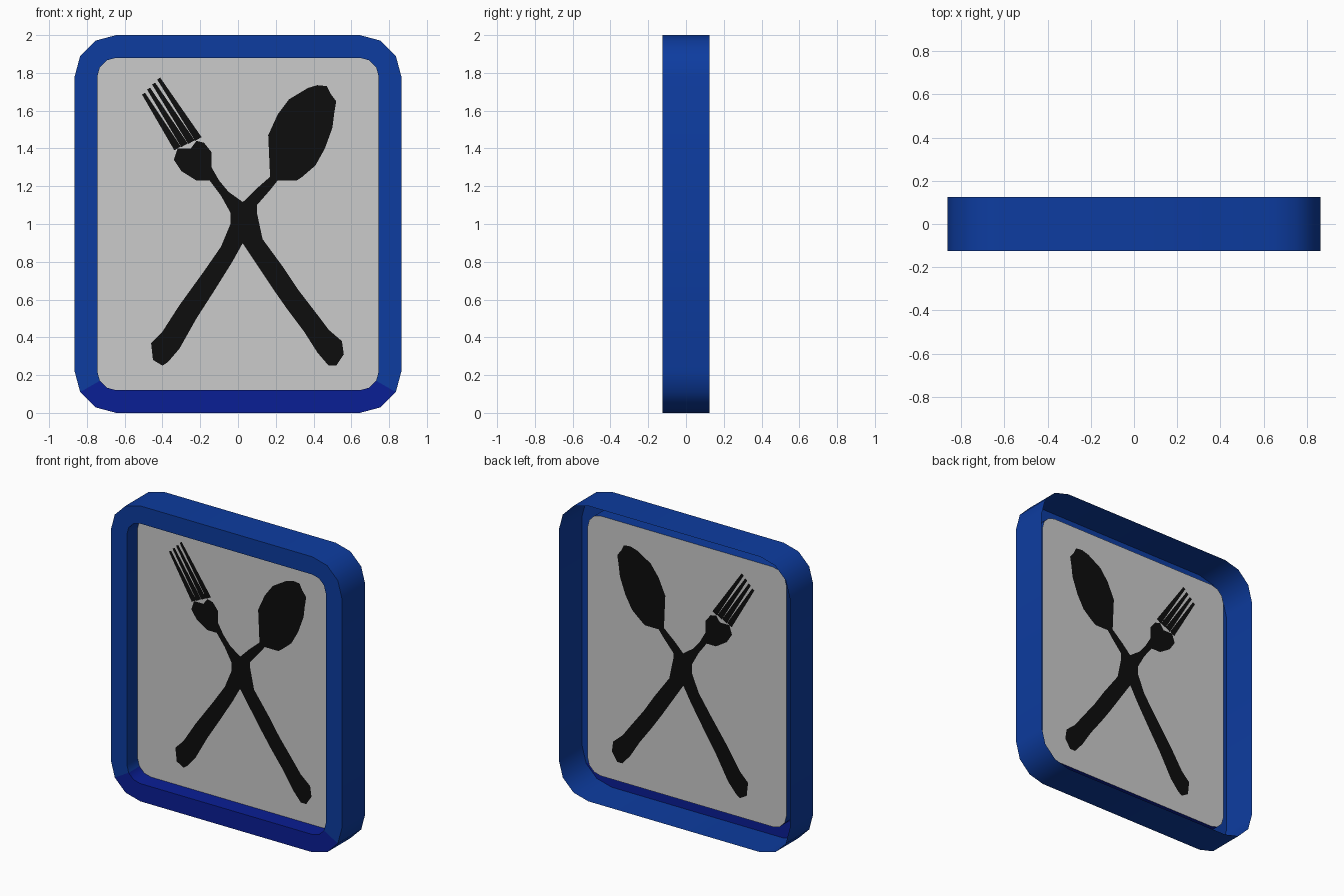
import bpy, bmesh, math

if "Cube" in bpy.data.objects:
    bpy.data.objects.remove(bpy.data.objects["Cube"])


def material(name, rgb):
    m = bpy.data.materials.new(name)
    m.diffuse_color = (*rgb, 1)
    m.use_nodes = True
    m.node_tree.nodes["Principled BSDF"].inputs["Base Color"].default_value = m.diffuse_color
    return m


BLUE = material("frame_blue", (0.004, 0.045, 0.35))
LOWER = material("lower_indigo", (0.003, 0.013, 0.30))
GREY = material("panel_grey", (0.60, 0.60, 0.60))
BLACK = material("cutlery_black", (0.004, 0.004, 0.004))

HALF_W, HALF_H, CORNER, FRONT, BACK, PANEL_Y, RIM = 0.865, 1.0, 0.22, -0.125, 0.125, -0.01, 0.12


def make_object(name, bm, mats):
    me = bpy.data.meshes.new(name)
    bm.to_mesh(me)
    bm.free()
    for m in mats:
        me.materials.append(m)
    ob = bpy.data.objects.new(name, me)
    bpy.context.collection.objects.link(ob)
    return ob


def rounded_loop(bm, inset, y):
    """Rounded rectangle with three-sided corners, anticlockwise from the front."""
    r = CORNER - inset
    verts = []
    for i, (sx, sz) in enumerate(((1, 1), (-1, 1), (-1, -1), (1, -1))):
        for k in range(4):
            a = math.radians(90 * i + 30 * k)
            verts.append(bm.verts.new((sx * (HALF_W - CORNER) + r * math.cos(a), y,
                                       1 + sz * (HALF_H - CORNER) + r * math.sin(a))))
    return verts


# hollow frame: outer wall, front rim, inner wall down to the panel
bm = bmesh.new()
loops = [rounded_loop(bm, 0, BACK), rounded_loop(bm, 0, FRONT),
         rounded_loop(bm, RIM, FRONT), rounded_loop(bm, RIM, PANEL_Y)]
for band, (a, b) in enumerate(zip(loops, loops[1:])):
    for i in range(16):
        j = (i + 1) % 16
        f = bm.faces.new((a[i], a[j], b[j], b[i]))
        f.smooth = True
        # bottom of the rim and inner wall is the second blue
        f.material_index = 1 if band > 0 and 9 <= i <= 13 else 0
frame = make_object("frame", bm, [BLUE, LOWER])
bpy.context.view_layer.objects.active = frame
frame.select_set(True)
bpy.ops.object.shade_smooth_by_angle(angle=math.radians(40))

# flat panel inside the frame
bm = bmesh.new()
bm.faces.new(rounded_loop(bm, RIM, PANEL_Y))
make_object("panel", bm, [GREY])


def plate(name, outlines, t):
    """Thin flat silhouette showing on both sides of the panel (hundredths of a unit)."""
    bm = bmesh.new()
    for pts in outlines:
        for y in (PANEL_Y - t, PANEL_Y + t):
            f = bm.faces.new([bm.verts.new((x / 100, y, z / 100)) for x, z in pts])
            f.normal_update()
            if f.normal.y * (y - PANEL_Y) < 0:
                f.normal_flip()
    bmesh.ops.triangulate(bm, faces=bm.faces[:])
    return make_object(name, bm, [BLACK])


# spoon silhouette
plate("spoon", [[
    (37, 172), (42, 173.5), (47, 173), (49, 169), (52, 165), (51, 159), (50, 151), (46, 140),
    (41, 131), (34, 125), (31, 123), (21, 123), (17, 118), (10, 110), (10, 102), (2, 89),
    (-3, 80), (-13, 64), (-22, 50), (-31, 34), (-37, 27), (-40, 25), (-45, 28), (-46, 37),
    (-40, 43), (-31, 57), (-18, 75), (-9, 88), (-4, 100), (-3, 107), (3, 112), (9, 118),
    (17, 125), (16, 147), (21, 158), (27, 166)]], 0.003)

# fork silhouette: handle and head, then four tapering tines
handle = [
    (-32, 140), (-34, 134), (-30, 128), (-22, 123), (-15, 123), (-9, 115), (-4, 106), (-4, 98),
    (3, 89), (11, 77), (19, 65), (26, 55), (35, 43), (42, 32), (48, 25), (52, 25), (56, 31),
    (55, 38), (48, 44), (42, 52), (32, 65), (24, 77), (13, 92), (10, 106), (2, 112), (-5, 117),
    (-10, 123), (-14, 130), (-14, 138), (-18, 143), (-22, 144), (-25, 140)]
tines = []
for k in range(4):
    s = k / 3
    bx, bz = -32 + 11 * s, 140 + 5 * s
    tx, tz = -50 + 8 * s, 169 + 8 * s
    tines.append([(bx - 1.7, bz - 1), (bx + 1.7, bz + 1), (tx + 0.8, tz + 0.5), (tx - 0.8, tz - 0.5)])
plate("fork", [handle] + tines, 0.0035)
